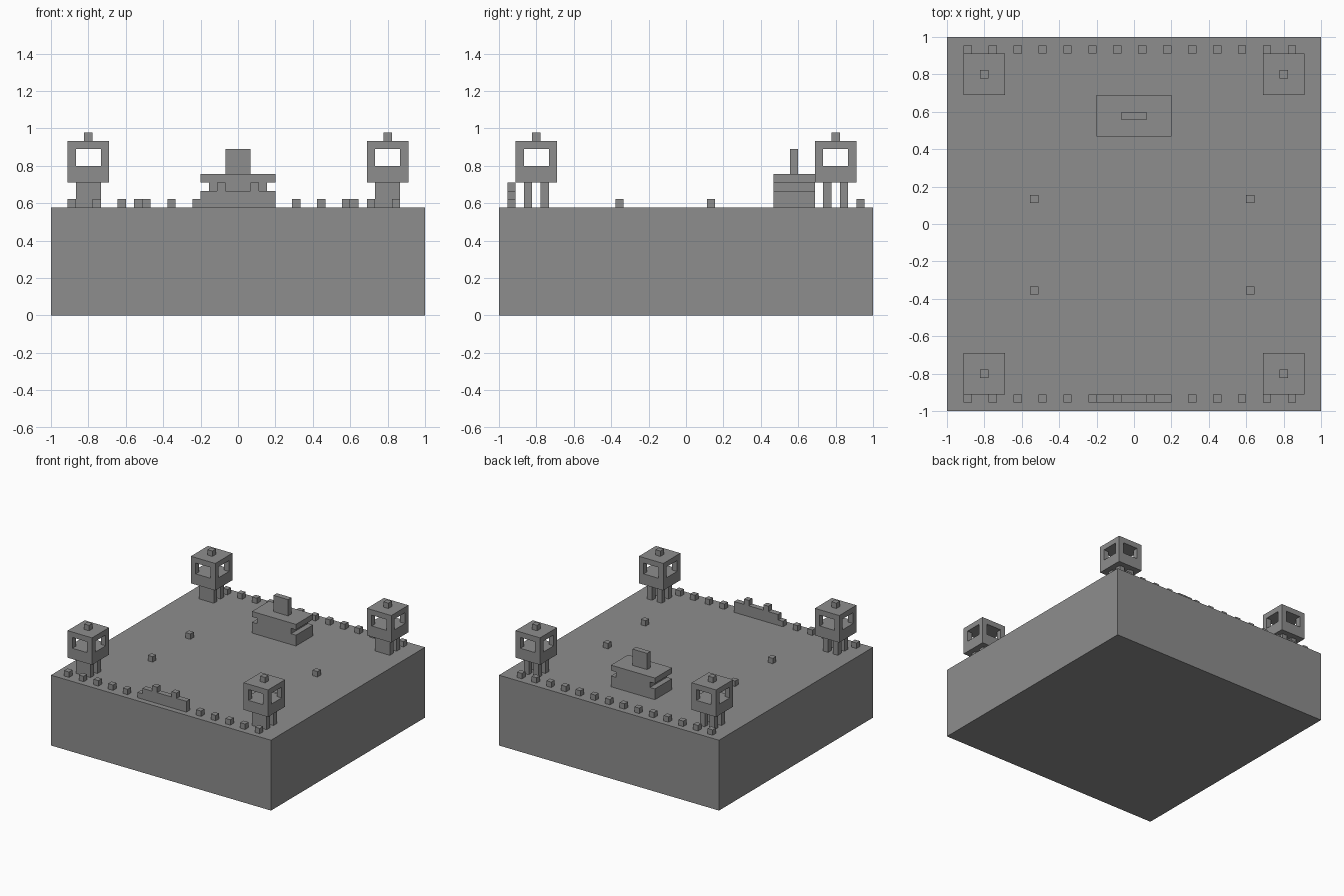
import bpy
import bmesh
from mathutils import Matrix, Vector

U = 2 / 45        # side of one block
DECK = 13         # ground height in blocks

cube = bpy.data.objects.get("Cube")
if cube:
    bpy.data.objects.remove(cube, do_unlink=True)

stone = bpy.data.materials.new("stone grey")
stone.use_nodes = True
colour = (0.27, 0.27, 0.27, 1)
stone.diffuse_color = colour
stone.node_tree.nodes["Principled BSDF"].inputs["Base Color"].default_value = colour


def blocks(name, boxes, origin=(0, 0, 0)):
    """One object from boxes given as (centre x, centre y, bottom z, width, depth, height) in blocks."""
    bm = bmesh.new()
    for x, y, z, w, d, h in boxes:
        place = Matrix.Translation(Vector((x, y, z + h / 2)) * U)
        bmesh.ops.create_cube(bm, size=1, matrix=place @ Matrix.Diagonal((w * U, d * U, h * U, 1)))
    mesh = bpy.data.meshes.new(name)
    bm.to_mesh(mesh)
    bm.free()
    mesh.materials.append(stone)
    obj = bpy.data.objects.new(name, mesh)
    obj.location = Vector(origin) * U
    bpy.context.collection.objects.link(obj)
    return obj


# Ground slab
blocks("ground", [(0, 0, 0, 45, 45, DECK)])

# Corner watchtowers: front leg wall, two back legs, open cabin, finial
cabin = [(0, 0, 3, 5, 5, 2), (0, 0, 7, 5, 5, 1)]
cabin += [(x, y, 5, 1, 1, 2) for x in (-2, 2) for y in (-2, 2)]
legs = [(0, -1, 0, 3, 1, 3), (-1, 1, 0, 1, 1, 3), (1, 1, 0, 1, 1, 3)]
finial = [(0, 0, 8, 1, 1, 1)]
for side, x in (("right", -18), ("left", 18)):
    for end, y in (("front", -18), ("back", 18)):
        for part, boxes in (("legs", legs), ("cabin", cabin), ("finial", finial)):
            blocks(f"{end}_{side}_tower_{part}", boxes, (x, y, DECK))

# Rows of edge stones; the front row leaves room for the gate wall
row = [-20 + 3 * i for i in range(14)]
blocks("back_edge_stones", [(x, 21, 0, 1, 1, 1) for x in row], (0, 0, DECK))
blocks("front_edge_stones", [(x, -21, 0, 1, 1, 1) for x in row if abs(x) > 4], (0, 0, DECK))

# Gate wall with two merlons
blocks("gate_wall", [(0, -21, 0, 9, 1, 2), (-2, -21, 2, 1, 1, 1), (2, -21, 2, 1, 1, 1)], (0, 0, DECK))

# Main hall with notched ends and a raised slab on the roof
blocks("hall", [(0, 0, 0, 9, 5, 2), (0, 0, 2, 7, 5, 1), (0, 0, 3, 9, 5, 1)], (0, 13, DECK))
blocks("hall_roof_slab", [(0, 0, 4, 3, 1, 3)], (0, 13, DECK))

# Loose stones in the yard
blocks("yard_stones", [(x, y, 0, 1, 1, 1) for x in (-12, 14) for y in (-8, 3)], (0, 0, DECK))
